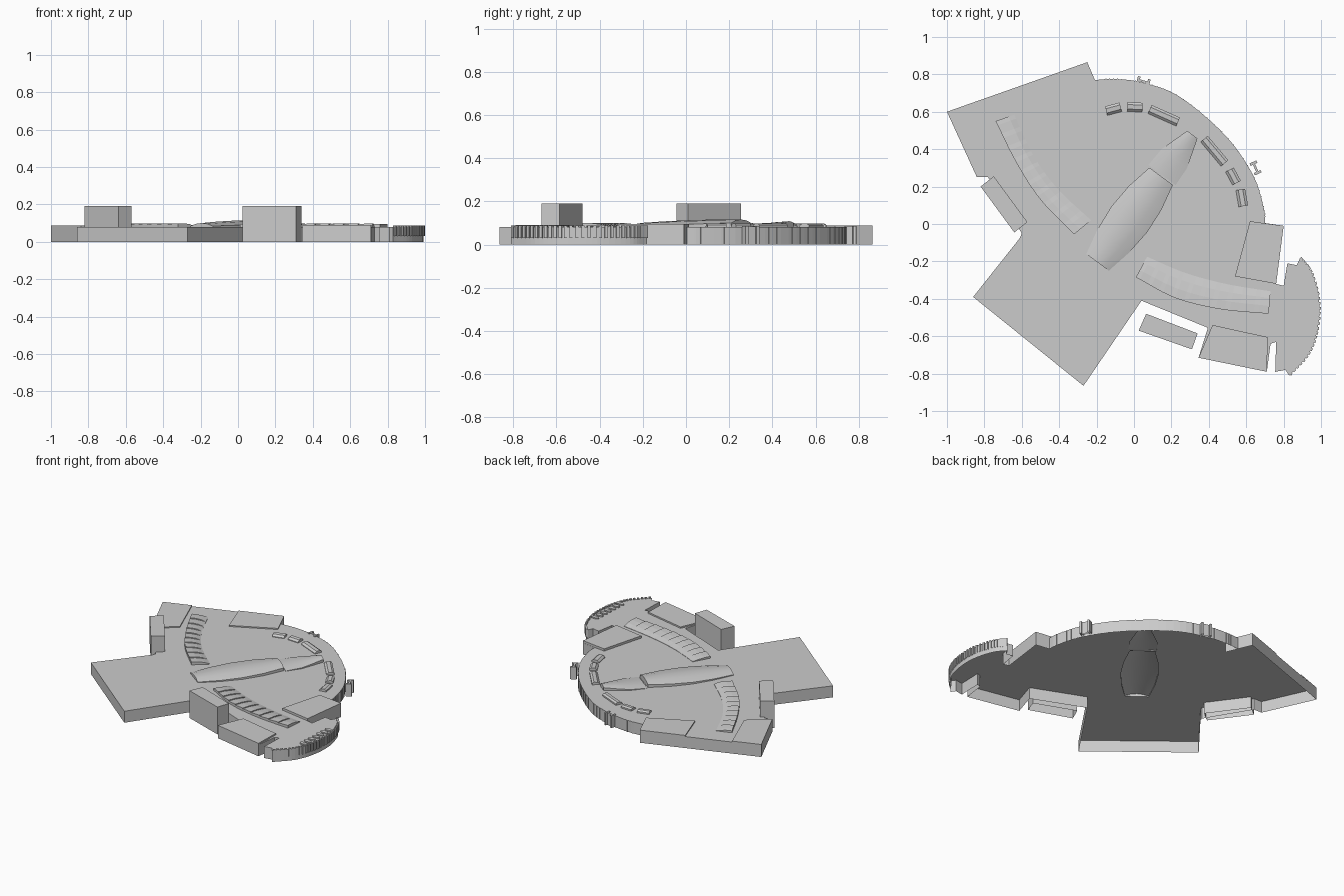
import bpy, bmesh, math
from mathutils import Vector

cube = bpy.data.objects.get("Cube")
if cube:
    bpy.data.objects.remove(cube, do_unlink=True)

concrete = bpy.data.materials.new("light_grey")
concrete.use_nodes = True
GREY = (0.6, 0.6, 0.6, 1)
concrete.diffuse_color = GREY
concrete.node_tree.nodes["Principled BSDF"].inputs["Base Color"].default_value = GREY

ROOF = 0.08


def finish(name, bm, smooth=False):
    mesh = bpy.data.meshes.new(name)
    bm.to_mesh(mesh)
    bm.free()
    mesh.materials.append(concrete)
    obj = bpy.data.objects.new(name, mesh)
    bpy.context.collection.objects.link(obj)
    if smooth:
        bpy.ops.object.select_all(action='DESELECT')
        obj.select_set(True)
        bpy.context.view_layer.objects.active = obj
        bpy.ops.object.shade_smooth_by_angle(angle=math.radians(35))
    return obj


def ccw(pts):
    area = sum(a[0] * b[1] - b[0] * a[1] for a, b in zip(pts, pts[1:] + pts[:1]))
    return list(pts) if area > 0 else list(reversed(pts))


def add_shell(bm, pts, low, high, holes=()):
    """Walls and a roof with optional openings, open underneath."""
    pts = ccw(pts)
    bottom = [bm.verts.new((x, y, low)) for x, y in pts]
    top = [bm.verts.new((x, y, high)) for x, y in pts]
    n = len(pts)
    for i in range(n):
        j = (i + 1) % n
        bm.faces.new((bottom[i], bottom[j], top[j], top[i]))
    loops = [top] + [[bm.verts.new((x, y, high)) for x, y in h] for h in holes]
    if len(loops) == 1:
        bm.faces.new(top)
        return
    edges = []
    for loop in loops:
        for a, b in zip(loop, loop[1:] + loop[:1]):
            edges.append(bm.edges.get((a, b)) or bm.edges.new((a, b)))
    fill = bmesh.ops.triangle_fill(bm, edges=edges, use_beauty=True, normal=(0, 0, 1))
    for f in fill["geom"]:
        if isinstance(f, bmesh.types.BMFace):
            f.normal_update()
            if f.normal.z < 0:
                f.normal_flip()


def shell(name, pts, low, high, holes=()):
    bm = bmesh.new()
    add_shell(bm, pts, low, high, holes)
    return finish(name, bm)


def curve(pts, steps):
    """Smooth path through a few points."""
    p = [Vector(q) for q in pts]
    p = [2 * p[0] - p[1]] + p + [2 * p[-1] - p[-2]]
    out = []
    for a, b, c, d in zip(p, p[1:], p[2:], p[3:]):
        for k in range(steps):
            t = k / steps
            out.append(0.5 * (2 * b + (c - a) * t + (2 * a - 5 * b + 4 * c - d) * t**2
                              + (3 * b - a - 3 * c + d) * t**3))
    return out + [p[-2]]


def loft(bm, sections):
    """Join equal cross-sections and close both ends."""
    rings = [[bm.verts.new(v) for v in s] for s in sections]
    for r, s in zip(rings, rings[1:]):
        for i in range(len(r) - 1):
            bm.faces.new((r[i], r[i + 1], s[i + 1], s[i]))
    bm.faces.new(rings[0][::-1])
    bm.faces.new(rings[-1])


def block(center, direction, length, width):
    """Rectangle aligned to a direction."""
    c, u = Vector(center), Vector(direction).normalized()
    v = Vector((-u.y, u.x))
    u, v = u * length / 2, v * width / 2
    return [c - u - v, c + u - v, c + u + v, c - u + v]


# Curved outer walls
back_arc = curve([(0.70, 0.0), (0.695, 0.08), (0.636, 0.262), (0.487, 0.475),
                  (0.245, 0.68), (0.05, 0.755), (-0.1, 0.775), (-0.21, 0.77)], 6)
wing_arc = curve([(0.83, -0.81), (0.93, -0.70), (0.98, -0.57), (0.99, -0.41),
                  (0.95, -0.26), (0.89, -0.18)], 6)


# Vaulted atrium roofs: stations are (distance, half width, edge height, ridge height)
def atrium(name, start, end, stations):
    a, b = Vector(start), Vector(end)
    u = (b - a).normalized()
    v = Vector((-u.y, u.x))
    bm = bmesh.new()
    sections, left, right = [], [], []
    for t, half, edge, ridge in stations:
        c = a.lerp(b, t)
        mid = edge + (ridge - edge) * 0.75
        row = [(1, ROOF), (1, edge), (0.5, mid), (0, ridge), (-0.5, mid), (-1, edge), (-1, ROOF)]
        sections.append([(*(c + v * half * s), z) for s, z in row])
        left.append(c + v * half)
        right.append(c - v * half)
    loft(bm, sections)
    bmesh.ops.recalc_face_normals(bm, faces=bm.faces)
    bad = [f for f in bm.faces if len(f.verts) > 4]
    top = max((f for f in bm.faces if len(f.verts) == 4), key=lambda f: abs(f.normal.z))
    if top.normal.z < 0:
        bmesh.ops.reverse_faces(bm, faces=bm.faces)
    finish(name, bm, smooth=True)
    return left + right[::-1]


main_hole = atrium("atrium_main_roof", (-0.195, -0.205), (0.145, 0.255),
                   [(0, 0.075, 0.084, 0.1), (0.25, 0.105, 0.088, 0.108), (0.5, 0.118, 0.092, 0.113),
                    (0.75, 0.108, 0.096, 0.116), (1, 0.078, 0.1, 0.116)])
rear_hole = atrium("atrium_rear_roof", (0.15, 0.262), (0.312, 0.478),
                   [(0, 0.09, 0.082, 0.088), (0.4, 0.085, 0.086, 0.096),
                    (0.7, 0.06, 0.092, 0.103), (1, 0.034, 0.1, 0.108)])

# Main building with forecourt and crescent wing
outline = back_arc + [
    (-0.175, 0.69), (-0.25, 0.865), (-1, 0.6), (-0.84, 0.25), (-0.78, 0.25), (-0.6, -0.05),
    (-0.61, -0.075), (-0.86, -0.39), (-0.27, -0.865), (0.04, -0.41), (0.395, -0.555),
    (0.345, -0.715), (0.71, -0.79), (0.73, -0.64), (0.76, -0.63), (0.755, -0.79),
    (0.81, -0.78)] + wing_arc + [
    (0.87, -0.22), (0.82, -0.21), (0.80, -0.33), (0.76, -0.32), (0.80, -0.01), (0.70, 0.005)]
clean = [p for i, p in enumerate(outline) if (Vector(p) - Vector(outline[i - 1])).length > 1e-4]
shell("main_building", clean, 0, ROOF, [main_hole, rear_hole])

# Raised halls at the corners
shell("back_hall", [(-0.53, 0.766), (-0.25, 0.865), (-0.175, 0.69), (-0.455, 0.55)], ROOF, 0.088)
shell("east_hall", [(0.62, 0.015), (0.80, -0.01), (0.76, -0.32), (0.54, -0.28)], ROOF, 0.096)
shell("west_hall", [(-1, 0.6), (-0.82, 0.664), (-0.7, 0.36), (-0.84, 0.25)], ROOF, 0.087)
shell("south_hall", [(0.345, -0.715), (0.42, -0.54), (0.715, -0.605), (0.71, -0.79)], ROOF, 0.09)

# Tall service towers
shell("west_tower", [(-0.82, 0.2), (-0.75, 0.255), (-0.57, 0.01), (-0.64, -0.045)], 0, 0.19)
shell("south_tower", [(0.065, -0.48), (0.34, -0.585), (0.31, -0.67), (0.025, -0.57)], 0, 0.19)


# Curved strips of stepped skylights
def skylights(name, outer, inner, count=10):
    o, i = curve(outer, count), curve(inner, count)
    pick = lambda path, t: path[0].lerp(path[0], 0) if t <= 0 else path[
        min(int(t * (len(path) - 1)), len(path) - 1)]
    bm = bmesh.new()
    for k in range(count):
        sections = []
        for t, rise in ((k, 0), (k + 0.5, 0.003), (k + 1, 0.006)):
            a, b = pick(o, t / count), pick(i, t / count)
            row = [(0, ROOF), (0, 0.093 + rise), (0.35, 0.093 + rise), (0.7, 0.088 + rise),
                   (1, 0.082), (1, ROOF)]
            sections.append([(*a.lerp(b, s), z) for s, z in row])
        loft(bm, sections)
    bmesh.ops.recalc_face_normals(bm, faces=bm.faces)
    finish(name, bm)


skylights("west_skylights", [(-0.74, 0.55), (-0.63, 0.33), (-0.5, 0.13), (-0.32, -0.055)],
          [(-0.64, 0.585), (-0.54, 0.37), (-0.41, 0.19), (-0.23, 0.02)])
skylights("south_skylights", [(0.01, -0.285), (0.22, -0.395), (0.46, -0.455), (0.72, -0.48)],
          [(0.07, -0.175), (0.27, -0.26), (0.49, -0.32), (0.73, -0.36)])

# Small rounded roof lights following the back arc
for n, (x, y, angle, length) in enumerate([
        (-0.11, 0.615, 15, 0.08), (0.005, 0.625, -3, 0.08), (0.16, 0.58, -24, 0.165),
        (0.43, 0.39, -50, 0.17), (0.53, 0.255, -62, 0.08), (0.577, 0.14, -80, 0.09)]):
    u = Vector((math.cos(math.radians(angle)), math.sin(math.radians(angle))))
    v = Vector((-u.y, u.x))
    bm = bmesh.new()
    row = [(0.025, ROOF), (0.025, 0.09), (0.012, 0.098), (-0.012, 0.096), (-0.025, 0.084), (-0.025, ROOF)]
    loft(bm, [[(*(Vector((x, y)) + u * d * length / 2 + v * s), z) for s, z in row] for d in (-1, 1)])
    bmesh.ops.recalc_face_normals(bm, faces=bm.faces)
    finish("roof_light_%d" % (n + 1), bm, smooth=True)

# Oval roof vents on the crescent wing
bm = bmesh.new()
for k in range(7):
    y = -0.36 - k * 0.043
    x = 0.95 - 0.002 * k
    oval = [(x + 0.028 * math.cos(a), y + 0.014 * math.sin(a))
            for a in (i * math.tau / 12 for i in range(12))]
    add_shell(bm, oval, ROOF, 0.088)
finish("wing_roof_vents", bm)

# Columns around the crescent wing and slim mullions on the back wall
for name, path, size, low, high in (("wing_columns", wing_arc, 0.014, 0.03, 0.087),
                                    ("back_mullions", back_arc[3:-3], 0.005, 0, ROOF)):
    bm = bmesh.new()
    for a, b in zip(path, path[1:]):
        add_shell(bm, block((a + b) / 2, b - a, size, size), low, high)
    finish(name, bm)

# Paired stair buttresses on the back wall
bm = bmesh.new()
for center, direction in (((0.05, 0.762), (1, -0.28)), ((0.65, 0.3), (0.45, -1))):
    u = Vector(direction).normalized()
    for side in (-0.028, 0.028):
        add_shell(bm, block(Vector(center) + u * side, u, 0.014, 0.04), 0, 0.086)
    add_shell(bm, block(center, u, 0.06, 0.012), 0, 0.084)
finish("stair_buttresses", bm)
